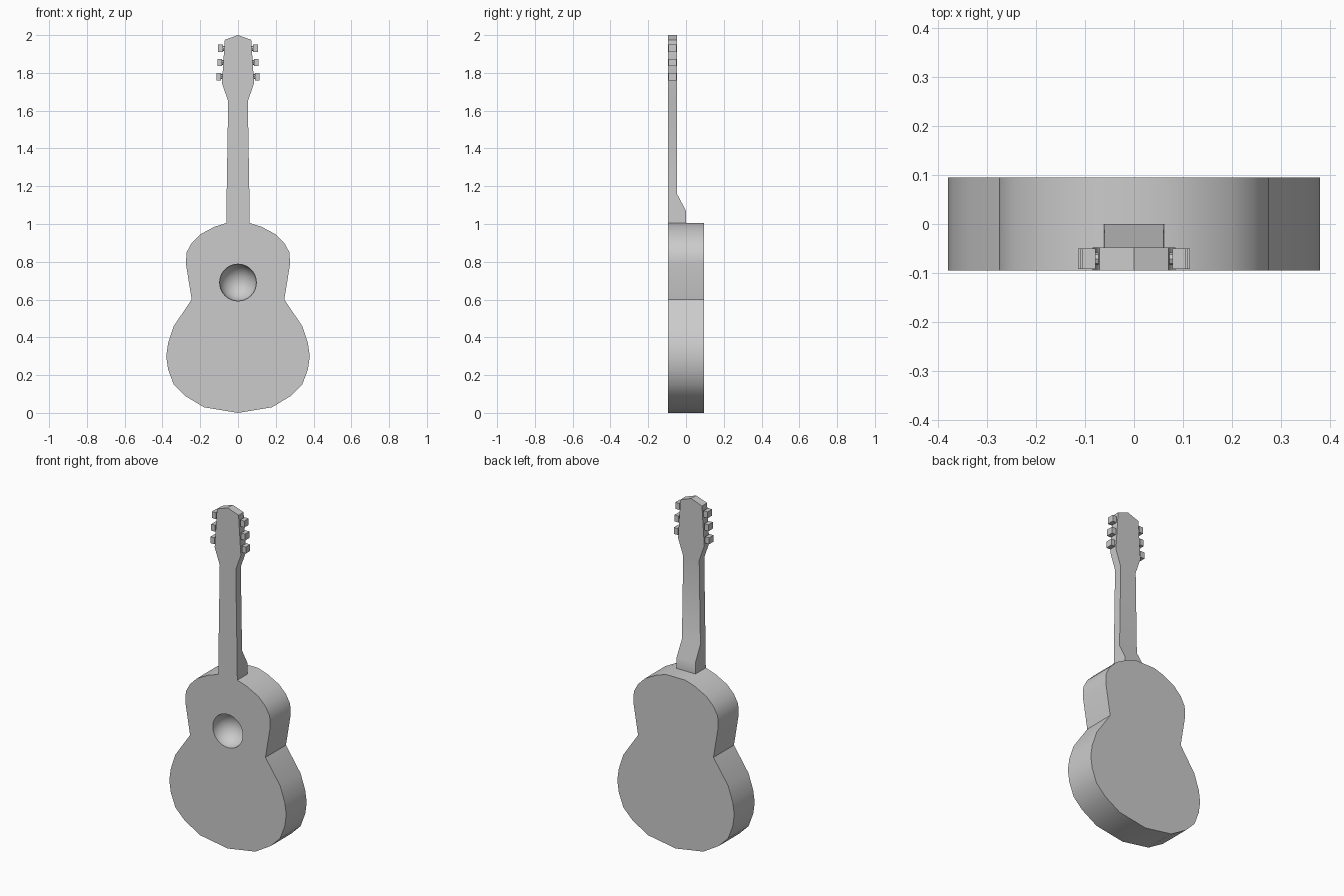
import bpy, bmesh, math
from mathutils import Matrix

if "Cube" in bpy.data.objects:
    bpy.data.objects.remove(bpy.data.objects["Cube"])

FRONT, BACK = -0.095, 0.095


def make_object(name, bm, smooth=None):
    bmesh.ops.recalc_face_normals(bm, faces=bm.faces)
    mesh = bpy.data.meshes.new(name)
    bm.to_mesh(mesh)
    bm.free()
    ob = bpy.data.objects.new(name, mesh)
    bpy.context.collection.objects.link(ob)
    if smooth:
        smooth_by_angle(ob, smooth)
    return ob


def select_only(ob):
    bpy.ops.object.select_all(action='DESELECT')
    ob.select_set(True)
    bpy.context.view_layer.objects.active = ob


def smooth_by_angle(ob, degrees):
    select_only(ob)
    bpy.ops.object.shade_smooth_by_angle(angle=math.radians(degrees))


# Body: mirrored half outline, extruded front to back
half = [(0.18, 0.03), (0.28, 0.09), (0.34, 0.15), (0.37, 0.23), (0.38, 0.30),
        (0.37, 0.37), (0.34, 0.46), (0.245, 0.60), (0.276, 0.79), (0.272, 0.85),
        (0.245, 0.90), (0.20, 0.945), (0.125, 0.985), (0.062, 1.005)]
outline = [(0, 0)] + half + [(-x, z) for x, z in reversed(half)]
bm = bmesh.new()
face = bm.faces.new([bm.verts.new((x, FRONT, z)) for x, z in outline])
ext = bmesh.ops.extrude_face_region(bm, geom=[face])
bmesh.ops.translate(bm, vec=(0, BACK - FRONT, 0),
                    verts=[v for v in ext['geom'] if isinstance(v, bmesh.types.BMVert)])
body = make_object("body", bm)

# Sound hole: rounded hollow cut into the front
bm = bmesh.new()
bmesh.ops.create_uvsphere(bm, u_segments=32, v_segments=15, radius=0.098,
                          matrix=Matrix.Translation((0, FRONT, 0.69)) @ Matrix.Rotation(math.pi / 2, 4, 'X'))
cutter = make_object("sound_hole_cutter", bm)
cutter.hide_render = True
mod = body.modifiers.new("sound_hole", 'BOOLEAN')
mod.operation = 'DIFFERENCE'
mod.solver = 'EXACT'
mod.object = cutter
select_only(body)
bpy.ops.object.modifier_apply(modifier=mod.name)
bpy.data.objects.remove(cutter)
smooth_by_angle(body, 35)

# Neck, heel and headstock: loft of (z, half width, back y, centre rise)
stations = [(1.005, 0.062, 0.0, 0), (1.07, 0.061, 0.0, 0), (1.16, 0.060, -0.048, 0),
            (1.65, 0.052, -0.048, 0), (1.745, 0.085, -0.048, 0), (1.975, 0.07, -0.048, 0.025)]
bm = bmesh.new()
rings = []
for z, w, b, rise in stations:
    pts = [(-w, FRONT, z), (0, FRONT, z + rise), (w, FRONT, z),
           (w, b, z), (0, b, z + rise), (-w, b, z)]
    rings.append([bm.verts.new(p) for p in pts])
for r0, r1 in zip(rings, rings[1:]):
    for i in range(6):
        j = (i + 1) % 6
        bm.faces.new((r0[i], r0[j], r1[j], r1[i]))
bm.faces.new(rings[0])
top = rings[-1]
bm.faces.new((top[0], top[1], top[4], top[5]))
bm.faces.new((top[1], top[2], top[3], top[4]))
make_object("neck_and_headstock", bm, 35)

# Tuning pegs: short stem and block knob, three per side
for side, label in ((-1, "left"), (1, "right")):
    for n, z in enumerate((1.78, 1.855, 1.93), 1):
        edge = 0.085 - (z - 1.745) * 0.065
        bm = bmesh.new()
        bmesh.ops.create_cone(bm, cap_ends=True, segments=8, radius1=0.013, radius2=0.013, depth=0.03,
                              matrix=Matrix.Translation((side * (edge + 0.001), -0.071, z))
                              @ Matrix.Rotation(math.pi / 2, 4, 'Y'))
        bmesh.ops.create_cube(bm, size=1,
                              matrix=Matrix.Translation((side * (edge + 0.019), -0.071, z))
                              @ Matrix.Diagonal((0.026, 0.041, 0.038, 1)))
        make_object(f"tuning_peg_{label}_{n}", bm, 30)
